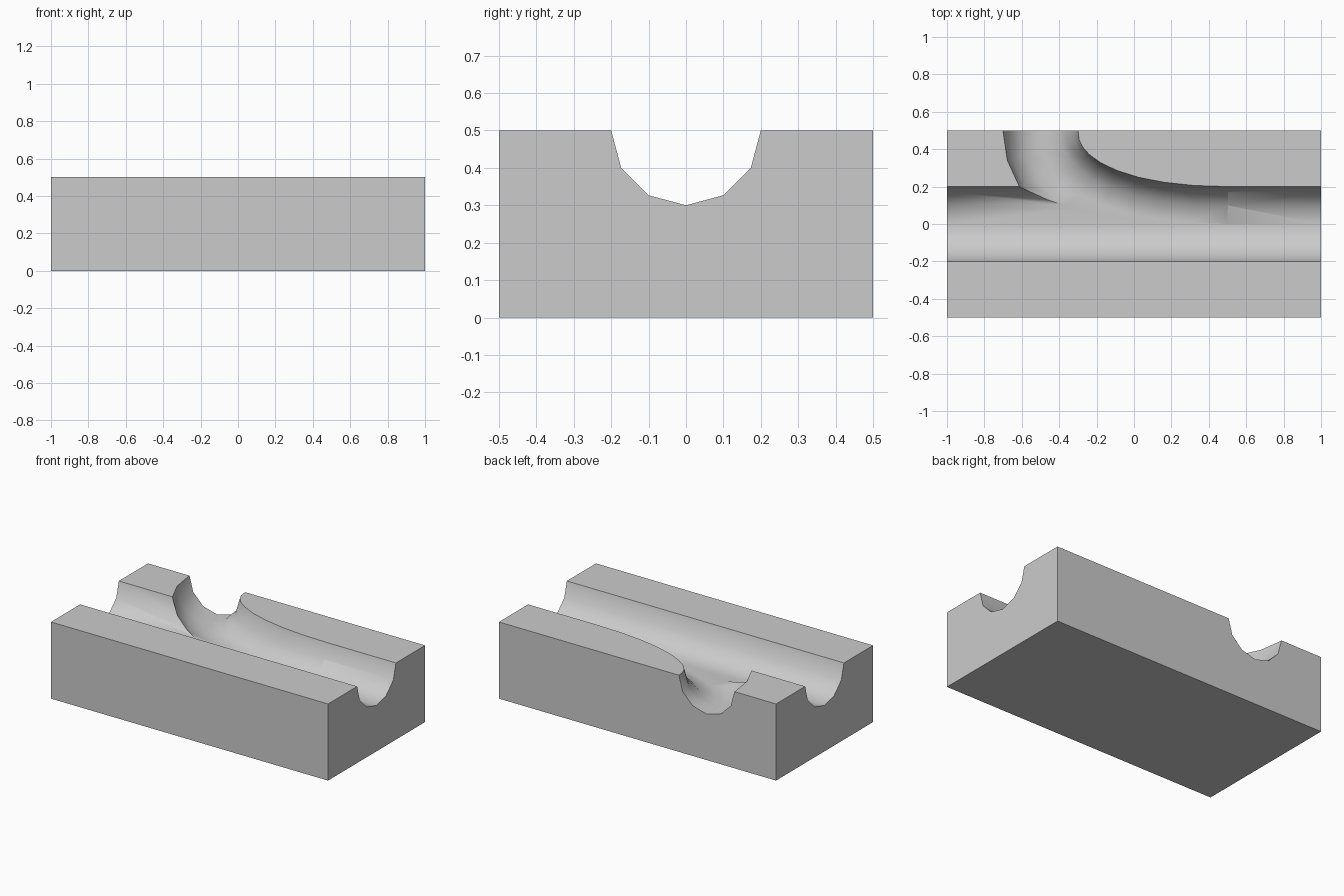
import bpy, bmesh, math
from mathutils import Vector
from mathutils.geometry import interpolate_bezier

if "Cube" in bpy.data.objects:
    bpy.data.objects.remove(bpy.data.objects["Cube"])

SIDES, RADIUS, TOP = 12, 0.2, 0.5


def sweep(name, path):
    """Closed tube with a 12-sided section along a horizontal path."""
    bm = bmesh.new()
    rings = []
    for i, p in enumerate(path):
        t = (path[min(i + 1, len(path) - 1)] - path[max(i - 1, 0)]).normalized()
        n = Vector((-t.y, t.x, 0))
        rings.append([bm.verts.new(p + n * RADIUS * math.cos(a) + Vector((0, 0, RADIUS * math.sin(a))))
                      for a in (2 * math.pi * k / SIDES for k in range(SIDES))])
    for a, b in zip(rings, rings[1:]):
        for k in range(SIDES):
            j = (k + 1) % SIDES
            bm.faces.new((a[k], a[j], b[j], b[k]))
    bm.faces.new(rings[0])
    bm.faces.new(rings[-1])
    bmesh.ops.recalc_face_normals(bm, faces=bm.faces)
    me = bpy.data.meshes.new(name)
    bm.to_mesh(me)
    bm.free()
    ob = bpy.data.objects.new(name, me)
    bpy.context.collection.objects.link(ob)
    ob.hide_render = True
    return ob


# Solid block
bpy.ops.mesh.primitive_cube_add(size=1, location=(0, 0, 0.25))
block = bpy.context.object
block.name = "track_block"
block.scale = (2, 1, 0.5)
bpy.ops.object.transform_apply(location=True, scale=True)

# Straight groove and curved branch groove
straight = sweep("straight_groove_cutter", [Vector((-1.2, 0, TOP)), Vector((1.2, 0, TOP))])
bend = interpolate_bezier(Vector((-0.5, 0.5, TOP)), Vector((-0.5, 0.17, TOP)),
                          Vector((-0.1, 0, TOP)), Vector((0.5, 0, TOP)), 10)
branch = sweep("branch_groove_cutter", [Vector((-0.5, 0.7, TOP))] + list(bend))

bpy.context.view_layer.objects.active = block
for cutter in (straight, branch):
    mod = block.modifiers.new(cutter.name, 'BOOLEAN')
    mod.operation = 'DIFFERENCE'
    mod.solver = 'EXACT'
    mod.object = cutter
    bpy.ops.object.modifier_apply(modifier=mod.name)
    bpy.data.objects.remove(cutter)

# Smooth grooves, sharp block edges
block.select_set(True)
bpy.ops.object.shade_smooth_by_angle(angle=math.radians(38))
